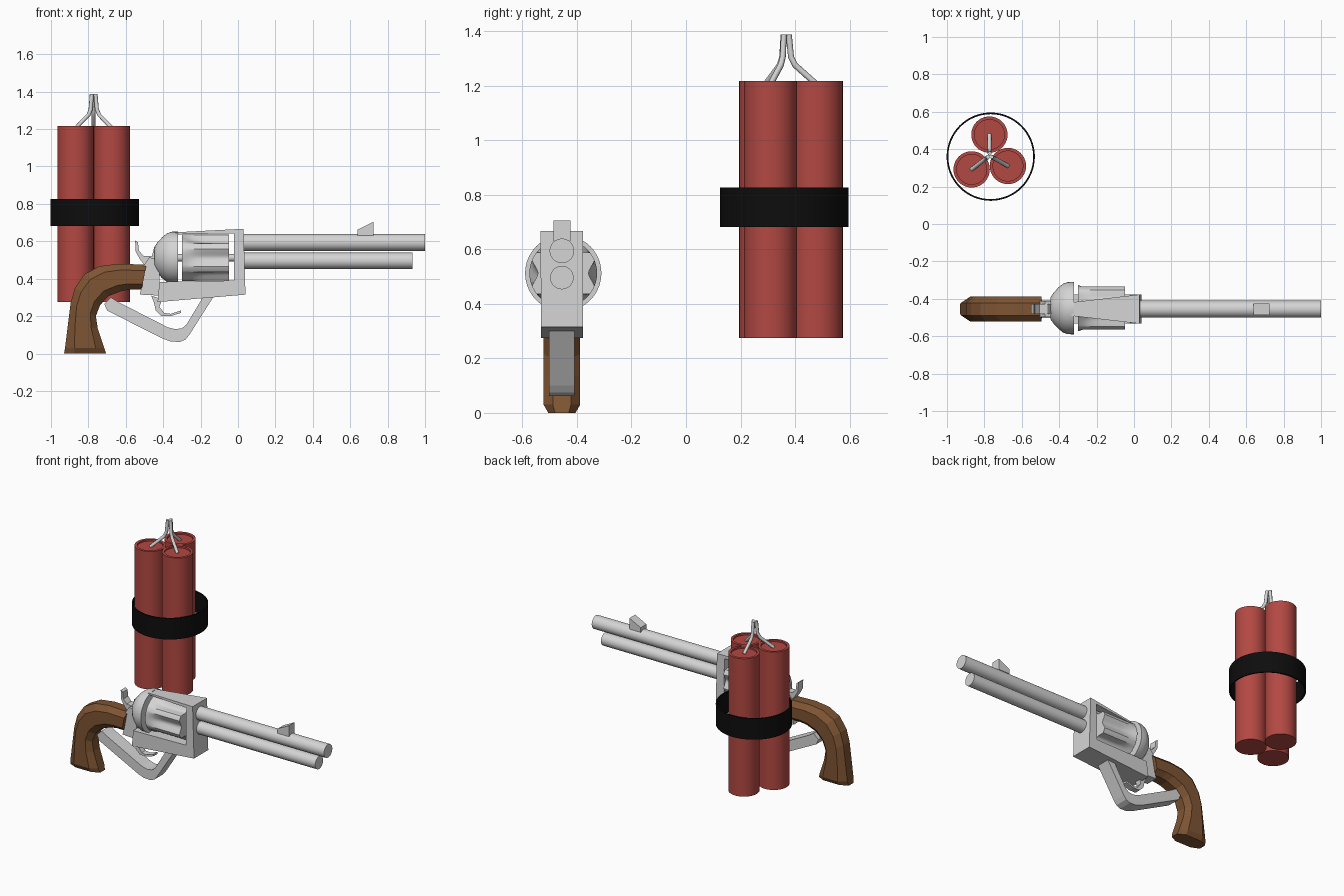
import bpy, bmesh, math
from mathutils import Vector

if "Cube" in bpy.data.objects:
    bpy.data.objects.remove(bpy.data.objects["Cube"])


def material(name, rgb):
    m = bpy.data.materials.new(name)
    m.diffuse_color = (*rgb, 1)
    m.use_nodes = True
    m.node_tree.nodes["Principled BSDF"].inputs["Base Color"].default_value = m.diffuse_color
    return m


METAL = material("light_steel", (0.66, 0.66, 0.66))
WOOD = material("brown_wood", (0.21, 0.09, 0.033))
RED = material("red_paper", (0.45, 0.065, 0.055))
BLACK = material("black_tape", (0.004, 0.004, 0.004))
GY = -0.455          # centre plane of the gun


def loft(name, rings, mat, closed=False, angle=35):
    """Skin a list of equal-length point rings; cap the ends unless closed."""
    bm = bmesh.new()
    rows = [[bm.verts.new(p) for p in r] for r in rings]
    n = len(rows[0])
    pairs = list(zip(rows, rows[1:])) + ([(rows[-1], rows[0])] if closed else [])
    for a, b in pairs:
        for i in range(n):
            j = (i + 1) % n
            bm.faces.new((a[i], a[j], b[j], b[i]))
    if not closed:
        bm.faces.new(rows[0])
        bm.faces.new(rows[-1])
    bmesh.ops.recalc_face_normals(bm, faces=bm.faces)
    me = bpy.data.meshes.new(name)
    bm.to_mesh(me)
    bm.free()
    me.materials.append(mat)
    if angle:
        me.shade_smooth()
        me.set_sharp_from_angle(angle=math.radians(angle))
    ob = bpy.data.objects.new(name, me)
    bpy.context.collection.objects.link(ob)
    return ob


def turned(name, profile, mat, centre, axis="x", n=40, closed=False):
    """Lathe a (position, radius) profile; centre is (y, z) or (x, y)."""
    rings = []
    for t, r in profile:
        ring = []
        for i in range(n):
            a = 2 * math.pi * i / n
            u, v = centre[0] + r * math.cos(a), centre[1] + r * math.sin(a)
            ring.append((t, u, v) if axis == "x" else (u, v, t))
        rings.append(ring)
    return loft(name, rings, mat, closed)


def prism(name, outline, half, mat=METAL):
    """Extrude an x-z outline about the gun plane; half may depend on (x, z)."""
    h = half if callable(half) else (lambda x, z: half)
    rings = [[(x, GY + s * h(x, z), z) for x, z in outline] for s in (-1, 1)]
    return loft(name, rings, mat, angle=0)


# Barrel, tube below it and front sight
turned("barrel", [(0.02, 0.045), (1.0, 0.045)], METAL, (GY, 0.594))
turned("lower_tube", [(0.02, 0.043), (0.932, 0.043)], METAL, (GY, 0.496))
prism("front_sight", [(0.64, 0.63), (0.725, 0.63), (0.725, 0.705), (0.64, 0.662)], 0.031)

# Open frame, with a top strap that narrows to the rear
prism("frame",
      [(-0.43, 0.275), (0.04, 0.315), (0.03, 0.667), (-0.335, 0.648), (-0.335, 0.637),
       (-0.022, 0.643), (-0.022, 0.39), (-0.42, 0.383)],
      lambda x, z: 0.036 + (x + 0.335) / 0.365 * 0.042 if z > 0.6 else 0.077)

# Domed recoil shield and pin
turned("recoil_shield",
       [(-0.447, 0.058), (-0.43, 0.083), (-0.405, 0.11), (-0.38, 0.13),
        (-0.355, 0.139), (-0.322, 0.14)], METAL, (-0.45, 0.512))
turned("cylinder_pin", [(-0.33, 0.02), (-0.015, 0.02)], METAL, (-0.45, 0.512), n=16)

# Cylinder with six flutes deepening to the front
rings = []
for x, depth in ((-0.30, 0), (-0.27, 0.012), (-0.23, 0.023), (-0.18, 0.029), (-0.048, 0.031)):
    ring = []
    for i in range(96):
        deg = i * 360 / 96
        off = abs((deg + 30) % 60 - 30)
        r = 0.124 - depth * max(0, math.cos(math.radians(off * 90 / 22.5)))
        a = math.radians(deg)
        ring.append((x, -0.45 + r * math.cos(a), 0.512 + r * math.sin(a)))
    rings.append(ring)
loft("cylinder", rings, METAL, angle=25)

# Rear tang, hammer, trigger and lever
prism("rear_tang", [(-0.525, 0.315), (-0.42, 0.31), (-0.42, 0.50), (-0.475, 0.515),
                    (-0.505, 0.47), (-0.505, 0.40)], 0.042)
prism("hammer", [(-0.55, 0.605), (-0.535, 0.595), (-0.53, 0.55), (-0.505, 0.522),
                 (-0.46, 0.52), (-0.448, 0.57), (-0.435, 0.57), (-0.435, 0.46),
                 (-0.49, 0.46), (-0.525, 0.505), (-0.547, 0.545)], 0.026)
prism("trigger", [(-0.465, 0.31), (-0.405, 0.29), (-0.42, 0.25), (-0.395, 0.217),
                  (-0.36, 0.212), (-0.305, 0.23), (-0.305, 0.217), (-0.36, 0.2),
                  (-0.41, 0.2), (-0.44, 0.23), (-0.45, 0.275)], 0.02)
prism("lever", [(-0.715, 0.265), (-0.70, 0.23), (-0.41, 0.083), (-0.36, 0.064),
                (-0.31, 0.062), (-0.28, 0.075), (-0.26, 0.10), (-0.13, 0.305),
                (-0.185, 0.305), (-0.275, 0.155), (-0.30, 0.135), (-0.335, 0.13),
                (-0.375, 0.14), (-0.64, 0.275), (-0.68, 0.30)], 0.047)

# Curved grip: octagonal sections between an outer and an inner edge
sections = [((-0.93, 0.0), (-0.705, 0.0), 0.05), ((-0.925, 0.03), (-0.715, 0.03), 0.067),
            ((-0.91, 0.15), (-0.75, 0.135), 0.067), ((-0.895, 0.27), (-0.76, 0.20), 0.067),
            ((-0.872, 0.35), (-0.737, 0.26), 0.067), ((-0.82, 0.425), (-0.69, 0.308), 0.067),
            ((-0.74, 0.467), (-0.62, 0.335), 0.067), ((-0.64, 0.48), (-0.575, 0.342), 0.067),
            ((-0.49, 0.475), (-0.515, 0.342), 0.067)]
across = [(0, -0.5), (0, 0.5), (0.24, 1), (0.78, 1), (1, 0.5), (1, -0.5), (0.78, -1), (0.24, -1)]
rings = []
for o, i, h in sections:
    o, i = Vector(o), Vector(i)
    ring = []
    for t, s in across:
        p = o.lerp(i, t)
        ring.append((p.x, GY + s * h, p.y))
    rings.append(ring)
loft("grip", rings, WOOD, angle=0)

# Bundle of three sticks with recessed ends, each with a bent fuse
sticks = [(-0.773, 0.478), (-0.868, 0.292), (-0.674, 0.31)]
BX, BY = -0.772, 0.365
for k, (x, y) in enumerate(sticks):
    turned(f"stick_{k + 1}", [(0.275, 0.097), (1.217, 0.097), (1.217, 0.08), (1.206, 0.08)],
           RED, (x, y), "z")
    d = Vector((x - BX, y - BY, 0)).normalized()
    cu = bpy.data.curves.new(f"fuse_{k + 1}", "CURVE")
    cu.dimensions = "3D"
    cu.bevel_depth, cu.bevel_resolution, cu.use_fill_caps = 0.011, 2, True
    sp = cu.splines.new("POLY")
    path = [(x, y, 1.205), (BX + d.x * 0.035, BY + d.y * 0.035, 1.275),
            (BX + d.x * 0.02, BY + d.y * 0.02, 1.305), (BX + d.x * 0.012, BY + d.y * 0.012, 1.387)]
    sp.points.add(len(path) - 1)
    for pt, co in zip(sp.points, path):
        pt.co = (*co, 1)
    cu.materials.append(METAL)
    bpy.context.collection.objects.link(bpy.data.objects.new(cu.name, cu))

# Thin strap around the sticks
turned("strap", [(0.682, 0.236), (0.826, 0.236), (0.826, 0.227), (0.682, 0.227)],
       BLACK, (-0.766, 0.36), "z", n=64, closed=True)
